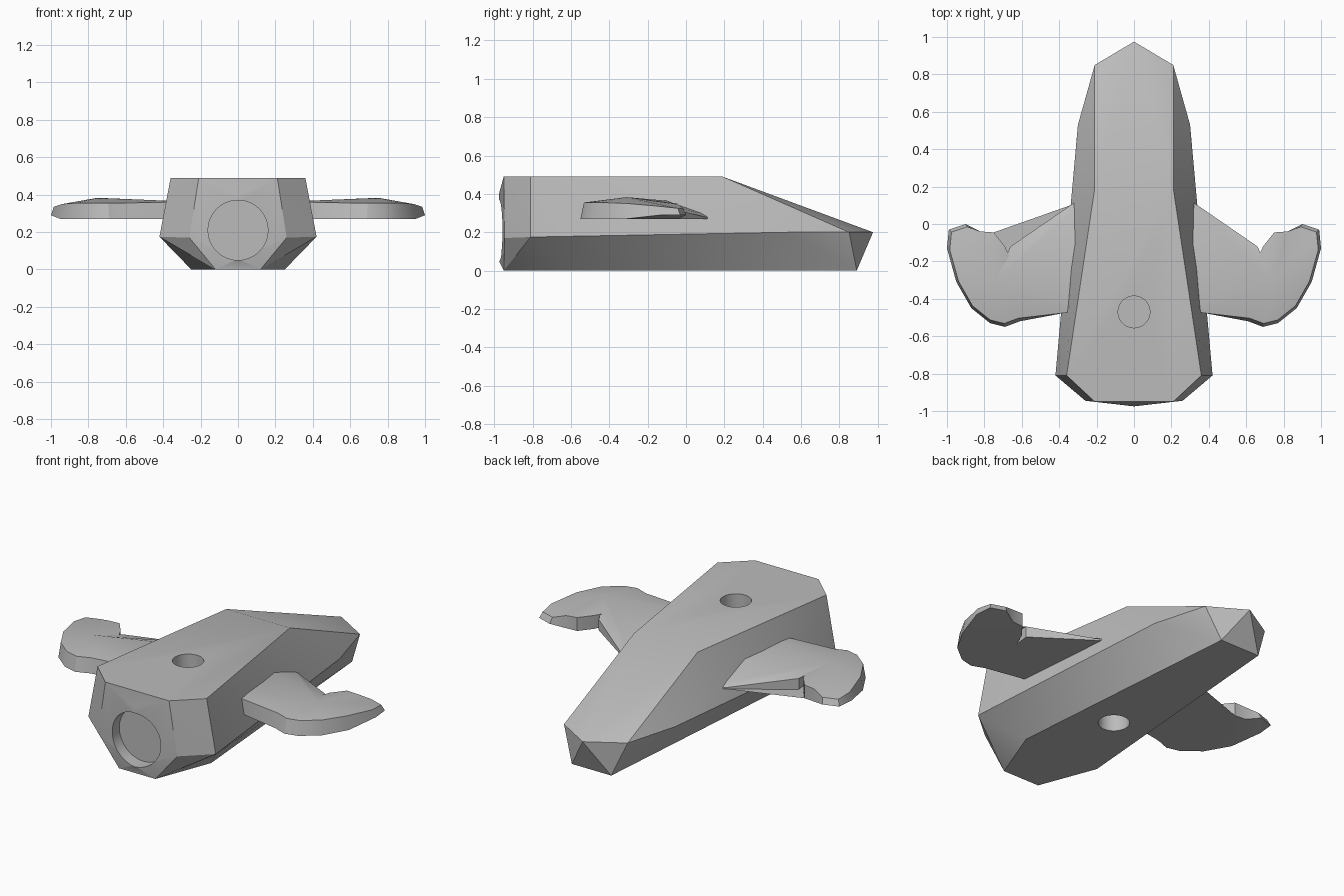
import bpy, bmesh
from math import radians, pi
from mathutils import Vector

cube = bpy.data.objects.get("Cube")
if cube:
    bpy.data.objects.remove(cube, do_unlink=True)

grey = bpy.data.materials.new("plain grey")
grey.use_nodes = True
grey.diffuse_color = (0.5, 0.5, 0.5, 1)
grey.node_tree.nodes["Principled BSDF"].inputs["Base Color"].default_value = (0.5, 0.5, 0.5, 1)


def make_object(name, bm):
    bmesh.ops.recalc_face_normals(bm, faces=bm.faces)
    mesh = bpy.data.meshes.new(name)
    bm.to_mesh(mesh)
    bm.free()
    mesh.materials.append(grey)
    obj = bpy.data.objects.new(name, mesh)
    bpy.context.collection.objects.link(obj)
    return obj


def select(obj):
    bpy.ops.object.select_all(action='DESELECT')
    obj.select_set(True)
    bpy.context.view_layer.objects.active = obj


def drill(target, location, radius, depth, rotation=(0, 0, 0)):
    bpy.ops.mesh.primitive_cylinder_add(vertices=48, radius=radius, depth=depth,
                                        location=location, rotation=rotation)
    cutter = bpy.context.object
    cutter.hide_render = True
    cutter.data.materials.append(grey)
    select(target)
    cut = target.modifiers.new("hole", 'BOOLEAN')
    cut.operation = 'DIFFERENCE'
    cut.solver = 'EXACT'
    cut.object = cutter
    bpy.ops.object.modifier_apply(modifier=cut.name)
    bpy.data.objects.remove(cutter, do_unlink=True)


# Faceted body: hull of mirrored corner points
corners = [
    (0.21, -0.95, 0.49), (0.36, -0.81, 0.49), (0.21, 0.19, 0.49),    # deck
    (0.26, -0.945, 0.17), (0.42, -0.81, 0.175), (0.30, 0.53, 0.20),  # waist
    (0.21, 0.85, 0.20),                                              # tail
    (0.12, -0.95, 0), (0.25, -0.61, 0), (0.13, 0.89, 0),             # keel
]
bm = bmesh.new()
for x, y, z in corners:
    for side in (1, -1):
        bm.verts.new((side * x, y, z))
for y, z in ((-0.975, 0.40), (-0.975, 0.05), (0.975, 0.20)):
    bm.verts.new((0, y, z))
bmesh.ops.convex_hull(bm, input=bm.verts)
bmesh.ops.dissolve_limit(bm, angle_limit=radians(0.5), verts=bm.verts, edges=bm.edges)
body = make_object("body", bm)

# Front socket, top hole and underside hole
drill(body, (0, -0.99, 0.21), 0.16, 0.2, (pi / 2, 0, 0))
drill(body, (0, -0.47, 0.50), 0.085, 0.36)
drill(body, (0, -0.17, 0), 0.085, 0.36)

# Curved claw wings: plan outline with top height at each point
outline = [
    (0.20, 0.19, 0.275), (0.34, 0.10, 0.28), (0.66, -0.12, 0.335),
    (0.65, -0.21, 0.345), (0.69, -0.12, 0.35), (0.75, -0.045, 0.35),
    (0.82, -0.04, 0.345), (0.90, 0.0, 0.325), (0.99, -0.03, 0.325),
    (1.00, -0.13, 0.335), (0.95, -0.31, 0.35), (0.87, -0.45, 0.355),
    (0.77, -0.53, 0.355), (0.69, -0.55, 0.355), (0.61, -0.52, 0.355),
    (0.37, -0.475, 0.36), (0.20, -0.445, 0.36), (0.20, -0.05, 0.36),
]
centre = Vector((0.75, -0.25))


def wing(name, side):
    bm = bmesh.new()
    low, high = [], []
    for x, y, z in outline:
        p = Vector((x, y))
        floor = 0.29 if x > 0.88 and y > -0.2 else 0.27
        low.append(bm.verts.new((side * x, y, floor)))
        if x > 0.85 or y < -0.5:
            p = p.lerp(centre, 0.06)
        high.append(bm.verts.new((side * p.x, p.y, z)))
    peak = bm.verts.new((side * 0.75, -0.31, 0.383))
    count = len(outline)
    for i in range(count):
        j = (i + 1) % count
        bm.faces.new((low[i], low[j], high[j], high[i]))
        bm.faces.new((high[i], high[j], peak))
    bottom = bm.faces.new(low)
    bmesh.ops.triangulate(bm, faces=[bottom])
    return make_object(name, bm)


parts = [body, wing("left_wing", 1), wing("right_wing", -1)]
for part in parts:
    select(part)
    bpy.ops.object.shade_smooth_by_angle(angle=radians(30))
